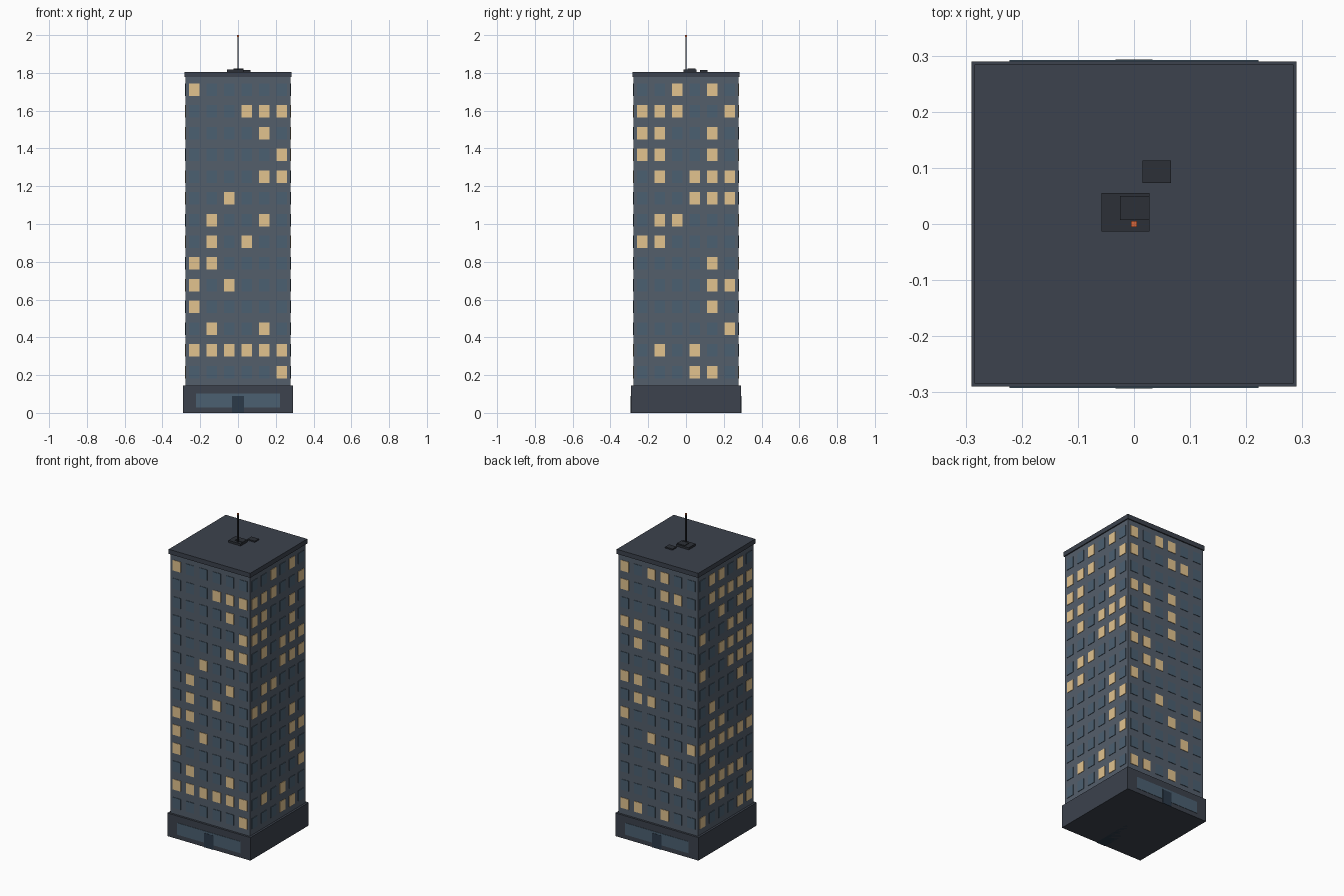
import bpy, bmesh
from mathutils import Matrix, Vector
from math import pi

if "Cube" in bpy.data.objects:
    bpy.data.objects.remove(bpy.data.objects["Cube"])


def material(name, hex_rgb):
    lin = lambda c: ((c + 0.055) / 1.055) ** 2.4
    m = bpy.data.materials.new(name)
    m.diffuse_color = [lin(int(hex_rgb[i:i + 2], 16) / 255) for i in (0, 2, 4)] + [1]
    m.use_nodes = True
    m.node_tree.nodes["Principled BSDF"].inputs["Base Color"].default_value = m.diffuse_color
    return m


CONCRETE = material("facade", "545E6B")
DARK = material("dark_trim", "3C424D")
METAL = material("roof_metal", "2C3037")
GLASS = material("dark_glass", "4B6071")
DOOR = material("door_glass", "2B3A49")
LIT = material("lit_window", "E2C38F")
RED = material("beacon", "D8663A")


def add_box(bm, x0, x1, y0, y1, z0, z1, turn=0.0):
    centre = Vector(((x0 + x1) / 2, (y0 + y1) / 2, (z0 + z1) / 2))
    mat = (Matrix.Rotation(turn, 4, 'Z') @ Matrix.Translation(centre)
           @ Matrix.Diagonal((x1 - x0, y1 - y0, z1 - z0, 1)))
    bmesh.ops.create_cube(bm, size=1, matrix=mat)


def finish(bm, name, mat):
    mesh = bpy.data.meshes.new(name)
    bm.to_mesh(mesh)
    bm.free()
    mesh.materials.append(mat)
    ob = bpy.data.objects.new(name, mesh)
    bpy.context.collection.objects.link(ob)
    return ob


def box(name, mat, *dims):
    bm = bmesh.new()
    add_box(bm, *dims)
    return finish(bm, name, mat)


# Main masses
box("podium", DARK, -.29, .29, -.29, .29, 0, .145)
box("tower", CONCRETE, -.277, .277, -.277, .277, .145, 1.78)
box("roof_cap", DARK, -.284, .284, -.284, .284, 1.777, 1.806)

# Lobby glazing and doors run through to both front and back
box("lobby_glass", GLASS, -.222, .222, -.292, .292, .028, .102)
box("lobby_doors", DOOR, -.033, .033, -.2935, .2935, 0, .09)

# Lit columns per floor, top floor first, left to right as seen from outside
LIGHTS = {
    "front": (0, "0 345 4 5 45 2 14 13 01 02 0 14 012345 5"),
    "right": (pi / 2, "24 0125 014 014 1345 345 12 01 4 45 4 5 13 34"),
    "back": (pi, "023 034 - 013 13 3 01 12 0 25 3 4 - 013"),
    "left": (3 * pi / 2, "124 12345 245 034 2345 0345 4 15 12 012345 1 01234 125 045"),
}
for side, (turn, pattern) in LIGHTS.items():
    lit, unlit = bmesh.new(), bmesh.new()
    for row, code in enumerate(pattern.split()):
        z = 1.711 - row * 0.115
        for col in range(6):
            x = (col - 2.5) * 0.0926
            add_box(lit if str(col) in code else unlit,
                    x - .0275, x + .0275, -.28, -.272, z - .033, z + .033, turn)
    finish(lit, side + "_lit_windows", LIT)
    finish(unlit, side + "_dark_windows", GLASS)

# Rooftop equipment
box("plant_room", METAL, -.058, .028, -.013, .055, 1.80, 1.819)
box("plant_room_top", METAL, -.025, .028, .007, .05, 1.80, 1.823)
box("air_unit", METAL, .015, .066, .073, .113, 1.80, 1.814)

# Antenna and beacon
box("antenna", METAL, -.0035, .0035, -.0035, .0035, 1.80, 1.992)
box("antenna_beacon", RED, -.005, .005, -.005, .005, 1.99, 2.0)
